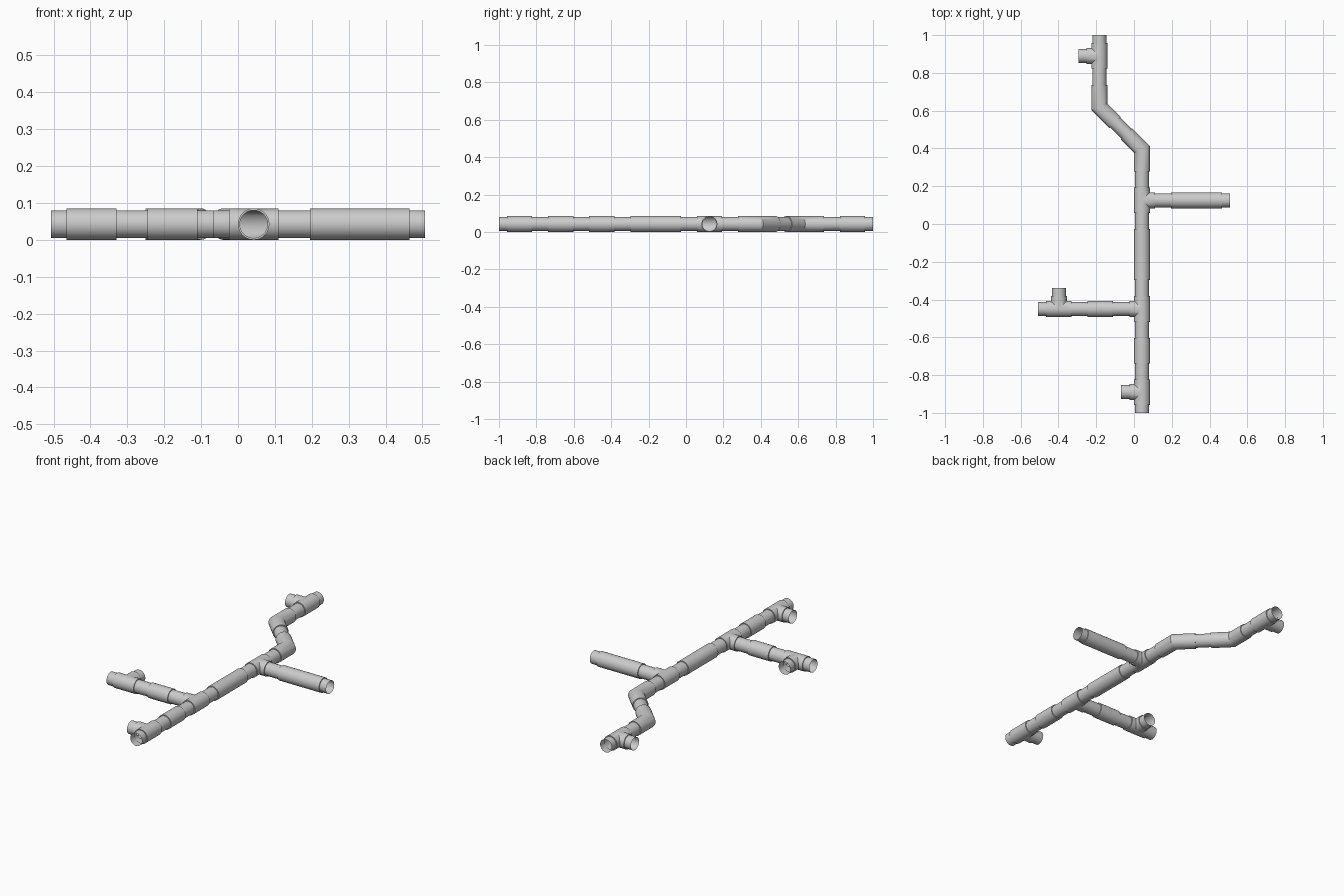
import bpy, bmesh, math
from mathutils import Vector

if "Cube" in bpy.data.objects:
    bpy.data.objects.remove(bpy.data.objects["Cube"])

R, r = 0.0427, 0.0375        # pipe body and collar radii
L, C = 0.0675, 0.0425        # tee body half length, collar length
ELBOW = 0.117                # elbow body leg length
N = 32
Z = R


def loft(bm, origin, u, rings):
    """Open tube along u; each ring is (radius, axial distance or function of the sideways offset)."""
    u = Vector((u[0], u[1], 0)).normalized()
    v = Vector((-u.y, u.x, 0))               # sideways, left of u
    o = Vector((origin[0], origin[1], Z))
    loops = []
    for rad, d in rings:
        loop = []
        for i in range(N):
            a = 2 * math.pi * i / N
            s, h = rad * math.cos(a), rad * math.sin(a)
            t = d(s) if callable(d) else d
            loop.append(bm.verts.new(o + u * t + v * s + Vector((0, 0, h))))
        loops.append(loop)
    for p, q in zip(loops, loops[1:]):
        for i in range(N):
            j = (i + 1) % N
            bm.faces.new((p[i], p[j], q[j], q[i]))


def leg(bm, origin, u, length, start):
    """Body from the joint cut to a stepped-down collar."""
    loft(bm, origin, u, [(R, start), (R, length), (r, length), (r, length + C)])


def finish(bm, name):
    bmesh.ops.remove_doubles(bm, verts=bm.verts, dist=1e-5)
    bmesh.ops.recalc_face_normals(bm, faces=bm.faces)
    me = bpy.data.meshes.new(name)
    bm.to_mesh(me)
    bm.free()
    ob = bpy.data.objects.new(name, me)
    bpy.context.collection.objects.link(ob)
    bpy.ops.object.select_all(action='DESELECT')
    ob.select_set(True)
    bpy.context.view_layer.objects.active = ob
    bpy.ops.object.shade_smooth_by_angle(angle=math.radians(30))


def tee(name, pos, branch):
    bm = bmesh.new()
    bx, by = branch
    leg(bm, pos, branch, L, abs)
    # run legs are notched on the side facing the branch
    leg(bm, pos, (by, -bx), L, lambda s: max(0, s))
    leg(bm, pos, (-by, bx), L, lambda s: max(0, -s))
    finish(bm, name)


def elbow(name, pos, d1, d2):
    bm = bmesh.new()
    k = math.tan(math.radians(22.5))
    for a, b in ((d1, d2), (d2, d1)):
        side = 1 if a[0] * b[1] - a[1] * b[0] > 0 else -1
        leg(bm, pos, a, ELBOW, lambda s, q=side: q * s * k)
    finish(bm, name)


def straight(name, start, u, length):
    bm = bmesh.new()
    loft(bm, start, u, [(r, 0), (r, C), (R, C), (R, length - C), (r, length - C), (r, length)])
    finish(bm, name)


X = 0.0425
T = L + C                    # tee reach
LONG = 0.355
E, W, NO, S = (1, 0), (-1, 0), (0, 1), (0, -1)

# main run
tee("front_tee", (X, -0.89), W)
straight("front_coupler", (X, -0.78), NO, 2 * T)
tee("left_branch_tee", (X, -0.45), W)
straight("main_duct", (X, -0.34), NO, LONG)
tee("right_branch_tee", (X, 0.125), E)

# offset made of two 45 degree elbows
y1 = 0.125 + T + C + ELBOW
off = (2 * ELBOW + 2 * C) * math.sqrt(0.5)
elbow("lower_elbow", (X, y1), S, (-1, 1))
x2, y2 = X - off, y1 + off
# normalised diagonal is handled inside loft
elbow("upper_elbow", (x2, y2), NO, (1, -1))
tee("rear_tee", (x2, y2 + ELBOW + C + T), W)

# side branches
straight("right_duct", (X + T, 0.125), E, LONG)
straight("left_coupler", (X - T, -0.45), W, 2 * T)
tee("left_end_tee", (X - 4 * T, -0.45), NO)
